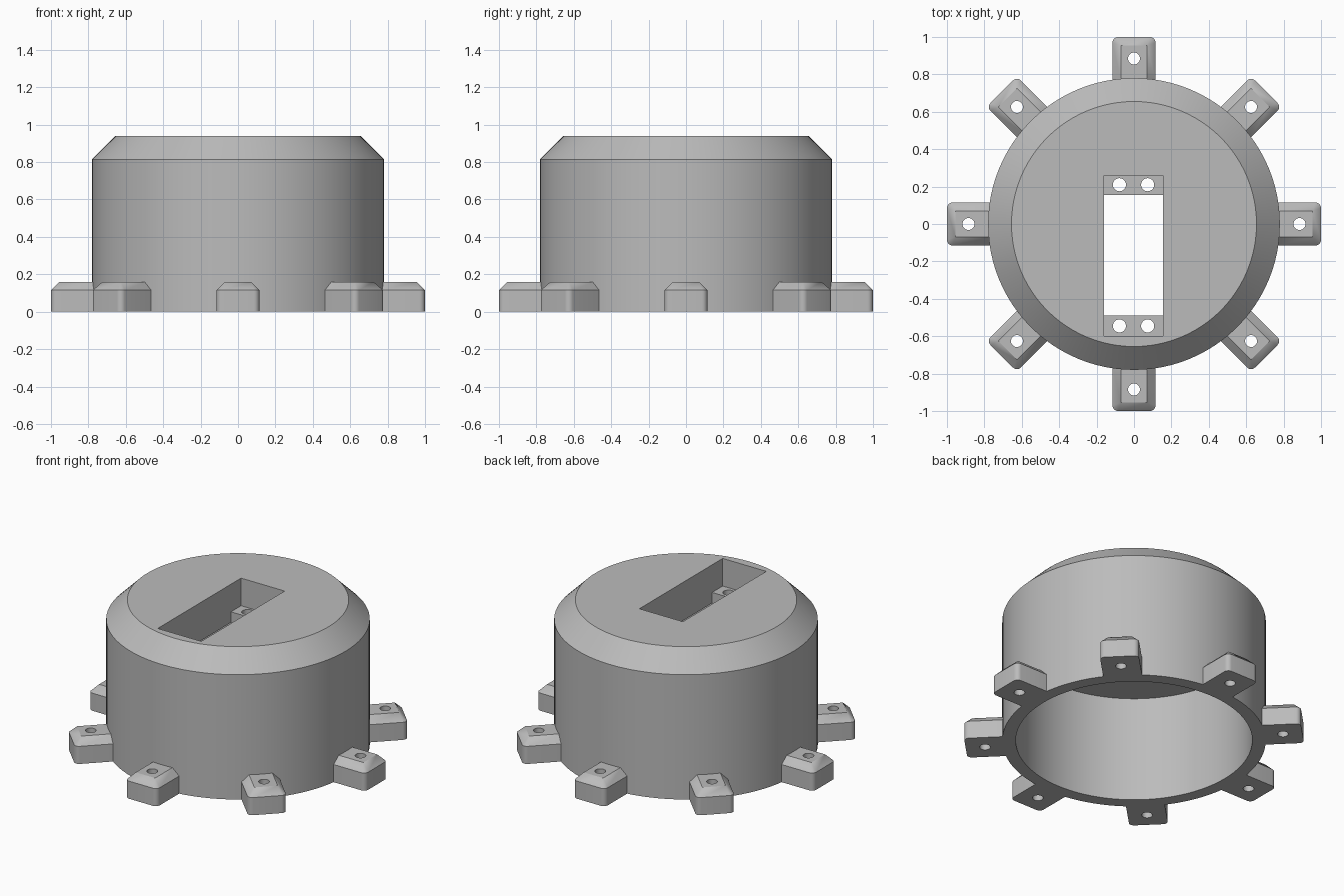
import bpy, bmesh, math
from mathutils import Matrix, Vector

cube = bpy.data.objects.get("Cube")
if cube:
    bpy.data.objects.remove(cube, do_unlink=True)

grey = bpy.data.materials.new("mid grey")
grey.use_nodes = True
colour = (0.5, 0.5, 0.5, 1)
grey.diffuse_color = colour
grey.node_tree.nodes["Principled BSDF"].inputs["Base Color"].default_value = colour


def add_object(name, bm):
    bmesh.ops.recalc_face_normals(bm, faces=bm.faces)
    mesh = bpy.data.meshes.new(name)
    bm.to_mesh(mesh)
    bm.free()
    obj = bpy.data.objects.new(name, mesh)
    bpy.context.collection.objects.link(obj)
    mesh.materials.append(grey)
    return obj


def box_cutter(x0, x1, y0, y1, z0, z1):
    bm = bmesh.new()
    size = Matrix.Diagonal((x1 - x0, y1 - y0, z1 - z0, 1))
    mid = Matrix.Translation(((x0 + x1) / 2, (y0 + y1) / 2, (z0 + z1) / 2))
    bmesh.ops.create_cube(bm, size=1, matrix=mid @ size)
    return add_object("box_cutter", bm)


def hole_cutter(x, y, z, radius):
    bm = bmesh.new()
    bmesh.ops.create_cone(bm, cap_ends=True, segments=32, radius1=radius, radius2=radius,
                          depth=0.4, matrix=Matrix.Translation((x, y, z)))
    return add_object("hole_cutter", bm)


def cut(obj, cutters):
    """Subtract the cutters, bake the result and remove the helpers."""
    for c in cutters:
        c.hide_render = True
        mod = obj.modifiers.new("cut", 'BOOLEAN')
        mod.operation = 'DIFFERENCE'
        mod.solver = 'EXACT'
        mod.object = c
    baked = bpy.data.meshes.new_from_object(
        obj.evaluated_get(bpy.context.evaluated_depsgraph_get()))
    obj.modifiers.clear()
    obj.data = baked
    for c in cutters:
        bpy.data.objects.remove(c, do_unlink=True)


def smooth(obj):
    bpy.ops.object.select_all(action='DESELECT')
    obj.select_set(True)
    bpy.context.view_layer.objects.active = obj
    bpy.ops.object.shade_smooth_by_angle(angle=math.radians(25))


# Housing: a turned cup, open below, with a bevelled top
profile = [(0, 0.94), (0.655, 0.94), (0.78, 0.815), (0.78, 0),
           (0.70, 0), (0.70, 0.69), (0, 0.69)]
bm = bmesh.new()
verts = [bm.verts.new((r, 0, z)) for r, z in profile]
edges = [bm.edges.new(pair) for pair in zip(verts, verts[1:])]
bmesh.ops.spin(bm, geom=verts + edges, cent=(0, 0, 0), axis=(0, 0, 1),
               angle=math.tau, steps=96, use_merge=False)
bmesh.ops.remove_doubles(bm, verts=bm.verts, dist=0.0005)
bmesh.ops.dissolve_limit(bm, angle_limit=0.001, verts=bm.verts, edges=bm.edges)
housing = add_object("housing", bm)

# Slot: a deep pocket, a shorter through opening and screw holes in the two ledges
cutters = [box_cutter(-0.16, 0.155, -0.6, 0.26, 0.76, 1.1),
           box_cutter(-0.16, 0.155, -0.49, 0.155, 0.5, 1.0)]
cutters += [hole_cutter(x, y, 0.7, 0.035) for x in (-0.078, 0.073) for y in (-0.545, 0.21)]
cut(housing, cutters)
smooth(housing)

# Mounting lug: rounded outer corners, chamfered top edges, one screw hole
HALF, INNER, ROUND, CHAMFER = 0.115, 0.765, 0.03, 0.045
outline = [(INNER, -HALF)]
for side, start in ((-1, -90), (1, 0)):
    for i in range(7):
        a = math.radians(start + 15 * i)
        outline.append((1 - ROUND + ROUND * math.cos(a),
                        side * (HALF - ROUND) + ROUND * math.sin(a)))
outline.append((INNER, HALF))
flat = HALF - CHAMFER
top = [(min(x, 1 - CHAMFER), max(-flat, min(flat, y))) for x, y in outline]

bm = bmesh.new()
rings = [[bm.verts.new((x, y, z)) for x, y in pts]
         for pts, z in ((outline, 0), (outline, 0.115), (top, 0.16))]
n = len(outline)
for low, high in zip(rings, rings[1:]):
    for i in range(n):
        j = (i + 1) % n
        bm.faces.new((low[i], low[j], high[j], high[i]))
bm.faces.new(rings[0])
bm.faces.new(rings[-1])
bmesh.ops.remove_doubles(bm, verts=bm.verts, dist=0.0005)
lug = add_object("mounting_lug_1", bm)
cut(lug, [hole_cutter(0.885, 0, 0.1, 0.032)])
smooth(lug)

# Eight lugs around the base
for k in range(1, 8):
    copy = lug.copy()
    copy.name = f"mounting_lug_{k + 1}"
    copy.rotation_euler.z = k * math.tau / 8
    bpy.context.collection.objects.link(copy)
